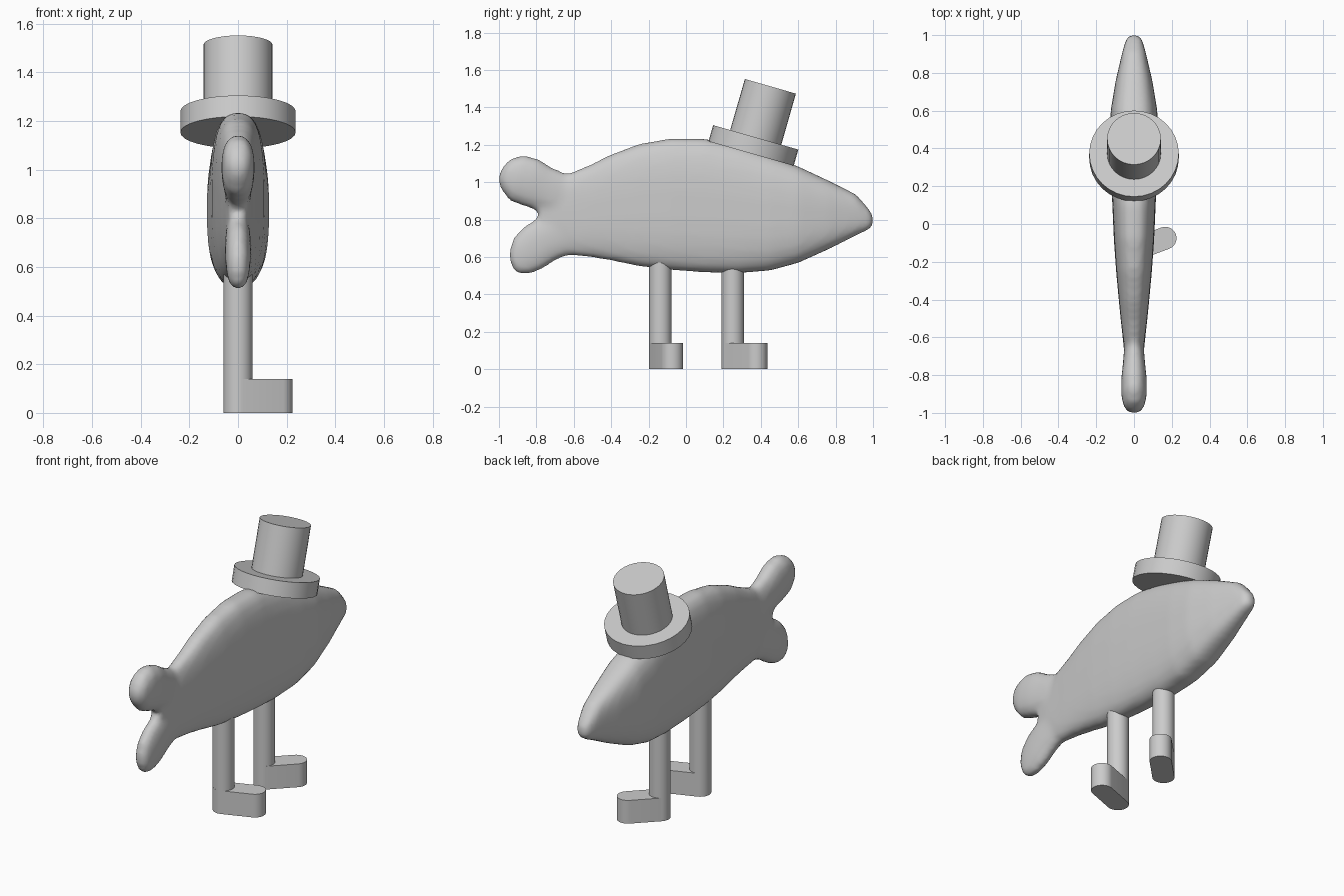
import bpy, bmesh, math
from mathutils import Matrix, Vector

if "Cube" in bpy.data.objects:
    bpy.data.objects.remove(bpy.data.objects["Cube"])


def finish(name, bm, smooth=True):
    bmesh.ops.recalc_face_normals(bm, faces=bm.faces[:])
    me = bpy.data.meshes.new(name)
    bm.to_mesh(me)
    bm.free()
    ob = bpy.data.objects.new(name, me)
    bpy.context.collection.objects.link(ob)
    if smooth:
        bpy.context.view_layer.objects.active = ob
        bpy.ops.object.select_all(action='DESELECT')
        ob.select_set(True)
        bpy.ops.object.shade_smooth_by_angle(angle=math.radians(35))
    return ob


def loft(bm, stations, power=2.8, sides=28):
    """Rounded sections, each given by upper edge (y, z), lower edge (y, z), half width."""
    rings = []
    for y1, z1, y2, z2, w in stations:
        mid = Vector((0, y1 + y2, z1 + z2)) / 2
        half = Vector((0, y1 - y2, z1 - z2)) / 2
        ring = []
        for i in range(sides):
            a = math.tau * (i + 0.5) / sides
            c = math.copysign(abs(math.cos(a)) ** (2 / power), math.cos(a))
            s = math.copysign(abs(math.sin(a)) ** (2 / power), math.sin(a))
            ring.append(bm.verts.new(mid + half * s + Vector((w * c, 0, 0))))
        rings.append(ring)
    for r, q in zip(rings, rings[1:]):
        for i in range(sides):
            j = (i + 1) % sides
            bm.faces.new((r[i], r[j], q[j], q[i]))
    bm.faces.new(rings[0])
    bm.faces.new(rings[-1])


def prism(name, outline, height):
    bm = bmesh.new()
    f = bm.faces.new([bm.verts.new((x, y, 0)) for x, y in outline])
    top = bmesh.ops.extrude_face_region(bm, geom=[f])['geom']
    bmesh.ops.translate(bm, vec=(0, 0, height),
                        verts=[v for v in top if isinstance(v, bmesh.types.BMVert)])
    return finish(name, bm)


# Fish body: y, top z, bottom z, half width
body = [(1.0, .82, .765, .022), (.98, .855, .748, .042), (.91, .935, .715, .062),
        (.76, 1.01, .64, .097), (.6, 1.085, .568, .124), (.45, 1.14, .527, .128),
        (.28, 1.195, .513, .122), (.1, 1.233, .517, .115), (-.08, 1.235, .53, .107),
        (-.25, 1.205, .55, .095), (-.41, 1.145, .583, .08), (-.52, 1.09, .6, .069),
        (-.62, 1.05, .61, .058), (-.7, .97, .68, .05), (-.79, .87, .78, .035)]
# Tail lobes
upper = [(-.55, 1.04, -.55, .72, .05), (-.65, 1.05, -.69, .8, .053),
         (-.72, 1.08, -.78, .845, .06), (-.79, 1.125, -.86, .87, .068),
         (-.87, 1.145, -.94, .9, .068), (-.94, 1.125, -.985, .955, .055),
         (-.985, 1.075, -1.005, 1.01, .03)]
lower = [(-.56, .9, -.56, .62, .05), (-.72, .84, -.64, .605, .05),
         (-.8, .805, -.7, .58, .053), (-.87, .76, -.77, .535, .053),
         (-.925, .7, -.83, .51, .048), (-.945, .63, -.88, .507, .038),
         (-.94, .575, -.92, .525, .022)]
bm = bmesh.new()
loft(bm, [(y, t, y, b, w) for y, t, b, w in body])
loft(bm, upper, 2.3)
loft(bm, lower, 2.3)
fish = finish("fish_body", bm, False)
rem = fish.modifiers.new("Blend", 'REMESH')
rem.mode = 'VOXEL'
rem.voxel_size = 0.018
rem.use_smooth_shade = True
sm = fish.modifiers.new("Soften", 'SMOOTH')
sm.factor = 0.5
sm.iterations = 5

# Legs and turned-out feet
R = 0.06
for side, y, tip in (("rear", -.137, (.165, -.075)), ("front", .25, (.125, .375))):
    circle = [(R * math.cos(math.tau * i / 32), y + R * math.sin(math.tau * i / 32))
              for i in range(32)]
    prism(side + "_leg", circle, 0.58)
    ang = math.atan2(tip[1] - y, tip[0])
    foot = []
    for (cx, cy), start in ((tip, ang - math.pi / 2), ((0, y), ang + math.pi / 2)):
        for i in range(17):
            a = start + math.pi * i / 16
            foot.append((cx + R * math.cos(a), cy + R * math.sin(a)))
    prism(side + "_foot", foot, 0.14)

# Tilted top hat, turned from one profile
bm = bmesh.new()
profile = [(0, 0), (.237, 0), (.237, .09), (.142, .09), (.142, .374), (0, .374)]
vs = [bm.verts.new((r, 0, z)) for r, z in profile]
es = [bm.edges.new(p) for p in zip(vs, vs[1:])]
bmesh.ops.spin(bm, geom=vs + es, cent=(0, 0, 0), axis=(0, 0, 1),
               angle=math.tau, steps=32)
bmesh.ops.remove_doubles(bm, verts=bm.verts[:], dist=1e-4)
hat = finish("top_hat", bm)
hat.matrix_world = (Matrix.Translation((0, .348, 1.153))
                    @ Matrix.Rotation(math.radians(-16), 4, 'X'))
